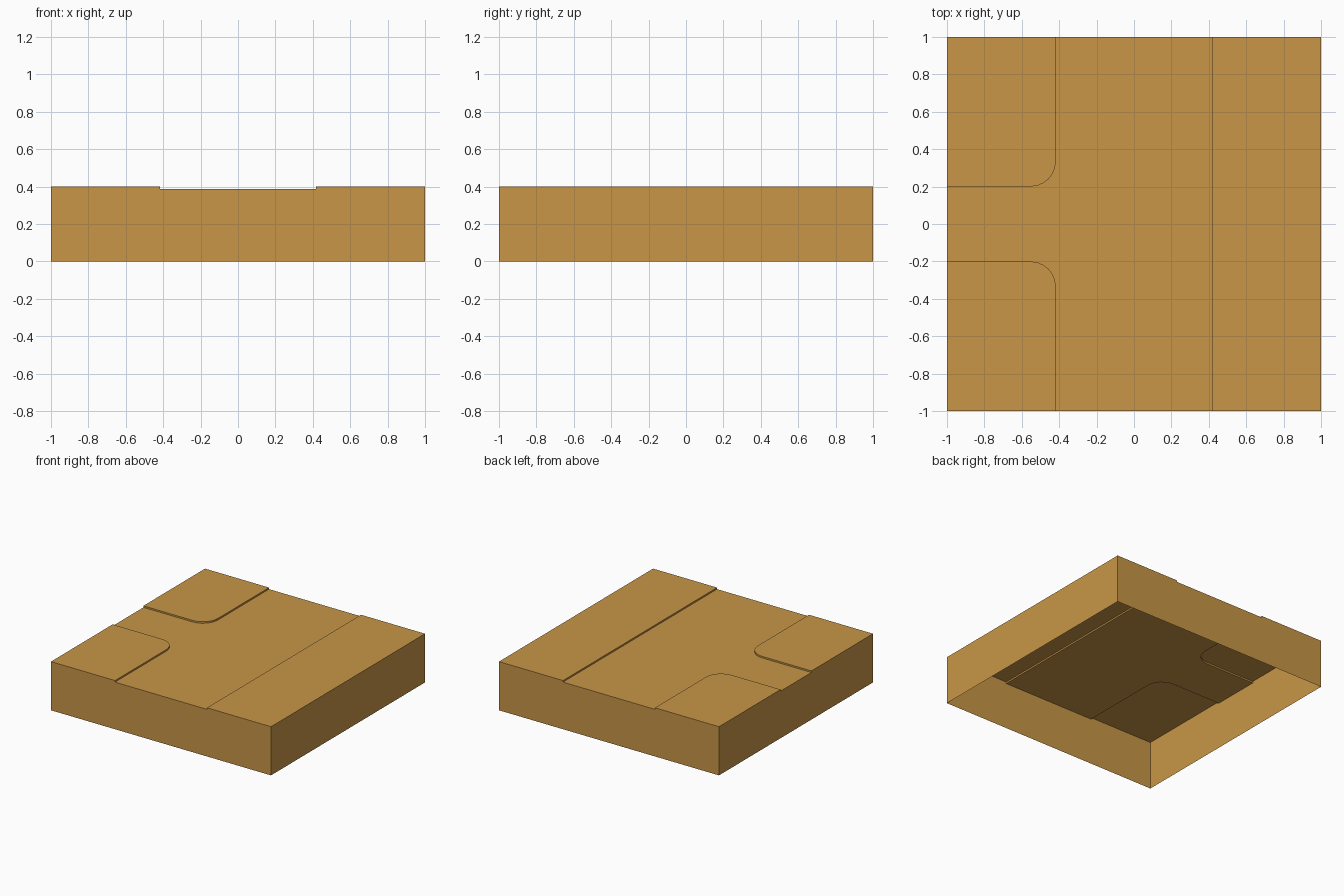
import bpy, bmesh, math

if "Cube" in bpy.data.objects:
    bpy.data.objects.remove(bpy.data.objects["Cube"])

ROAD, TOP = 0.387, 0.4      # road level and pavement level
K, LANE, R = 0.418, 0.2, 0.135   # kerb x, side road half width, corner radius
STEPS = 6

bm = bmesh.new()


def face(points):
    return bm.faces.new([bm.verts.new(p) for p in points])


def skirt(outline, low, high):
    """Outward walls under a counter-clockwise outline."""
    for (ax, ay), (bx, by) in zip(outline, outline[1:] + outline[:1]):
        face([(ax, ay, low), (bx, by, low), (bx, by, high), (ax, ay, high)])


def raised_pavement(outline):
    face([(x, y, TOP) for x, y in outline])
    skirt(outline, ROAD, TOP)


def mirror(points):
    return [(x, -y) for x, y in reversed(points)]


# Rounded kerb corner, from the side road round to the main road
corner = []
for i in range(STEPS + 1):
    a = -math.pi / 2 * (1 - i / STEPS)
    corner.append((-K - R + R * math.cos(a), LANE + R + R * math.sin(a)))

# Pavements: two rounded corners and one straight strip
back_corner = [(-1, LANE)] + corner + [(-K, 1), (-1, 1)]
raised_pavement(back_corner)
raised_pavement(mirror(back_corner))
raised_pavement([(K, -1), (1, -1), (1, 1), (K, 1)])

# T-shaped road surface
back_kerb = [(-K, 1)] + corner[::-1] + [(-1, LANE)]
road = [(K, -1), (K, 1)] + back_kerb + mirror(back_kerb)
face([(x, y, ROAD) for x, y in road])

# Outer walls of the tile, open underneath
skirt([(-1, -1), (-K, -1), (K, -1), (1, -1), (1, 1), (K, 1),
       (-K, 1), (-1, 1), (-1, LANE), (-1, -LANE)], 0, ROAD)

# Weld the parts and merge coplanar wall faces
bmesh.ops.remove_doubles(bm, verts=bm.verts, dist=1e-4)
bmesh.ops.dissolve_limit(bm, angle_limit=math.radians(1),
                         verts=bm.verts, edges=bm.edges)

mesh = bpy.data.meshes.new("road_junction_tile")
bm.to_mesh(mesh)
bm.free()
tile = bpy.data.objects.new("road_junction_tile", mesh)
bpy.context.collection.objects.link(tile)

mat = bpy.data.materials.new("ochre")
mat.diffuse_color = (0.58, 0.305, 0.062, 1)
mat.use_nodes = True
mat.node_tree.nodes["Principled BSDF"].inputs["Base Color"].default_value = mat.diffuse_color
mesh.materials.append(mat)
